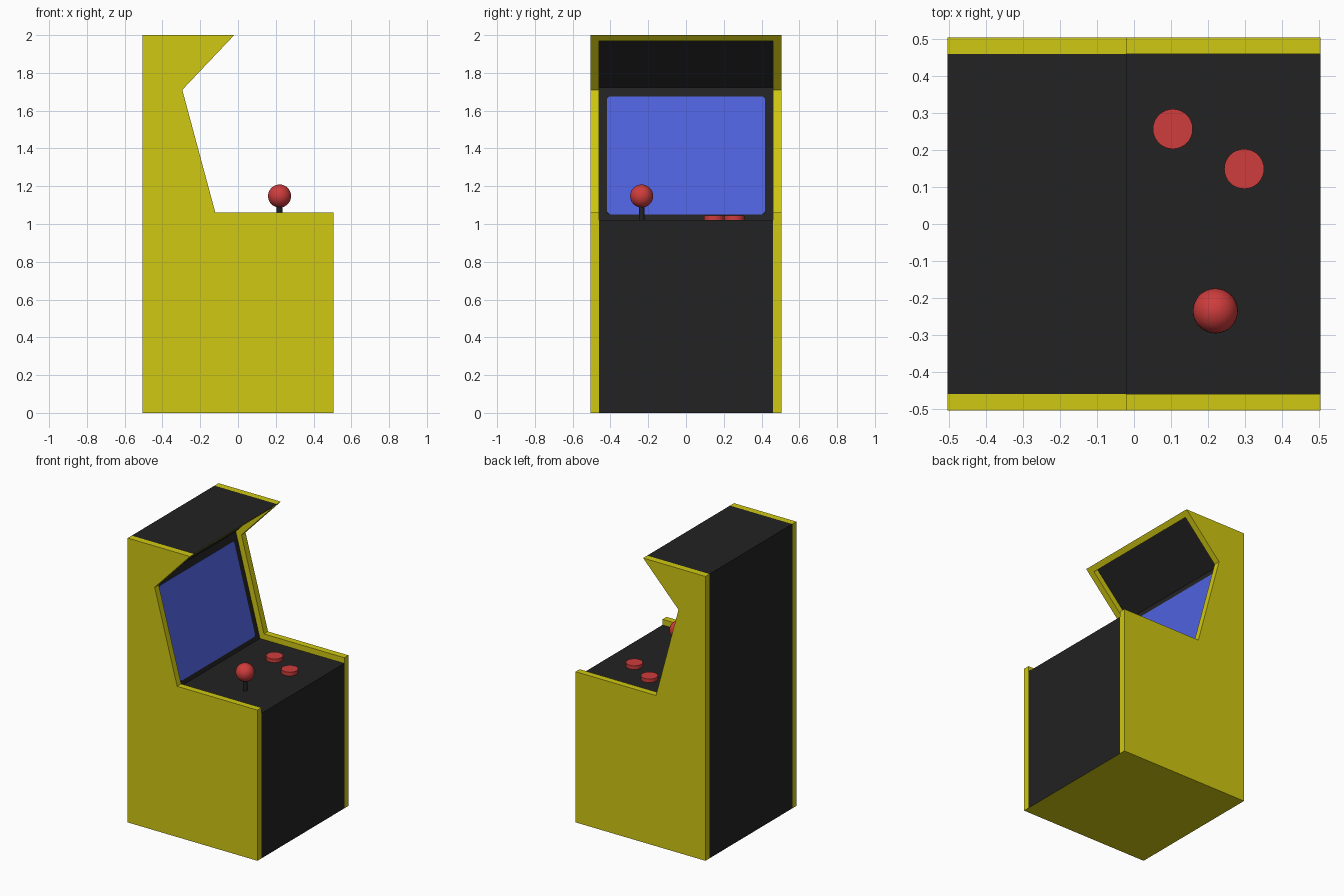
import bpy, bmesh, math
from mathutils import Vector

if "Cube" in bpy.data.objects:
    bpy.data.objects.remove(bpy.data.objects["Cube"])


def material(name, rgb):
    m = bpy.data.materials.new(name)
    m.diffuse_color = (*rgb, 1.0)
    m.use_nodes = True
    m.node_tree.nodes["Principled BSDF"].inputs["Base Color"].default_value = m.diffuse_color
    return m


YELLOW = material("yellow", (0.63, 0.58, 0.006))
BLACK = material("black", (0.016, 0.016, 0.016))
BLUE = material("screen_blue", (0.078, 0.12, 0.72))
RED = material("red", (0.62, 0.045, 0.045))


def prism(name, outline, offset, mats):
    """Extrude a closed 3D outline along offset; returns the object and its bmesh caps removed on demand."""
    bm = bmesh.new()
    base = bm.faces.new([bm.verts.new(p) for p in outline])
    ext = bmesh.ops.extrude_face_region(bm, geom=[base], use_keep_orig=True)
    moved = [g for g in ext["geom"] if isinstance(g, bmesh.types.BMVert)]
    bmesh.ops.translate(bm, verts=moved, vec=offset)
    bmesh.ops.recalc_face_normals(bm, faces=bm.faces[:])
    mesh = bpy.data.meshes.new(name)
    bm.to_mesh(mesh)
    bm.free()
    obj = bpy.data.objects.new(name, mesh)
    bpy.context.collection.objects.link(obj)
    for m in mats:
        mesh.materials.append(m)
    return obj


H, IN, D = 0.505, 0.46, 0.04      # half size, inner half width, recess depth

# Side panels: cabinet silhouette, mirrored across y
side = [(-H, 0), (H, 0), (H, 1.06), (-0.12, 1.06), (-0.295, 1.71), (-0.02, 2), (-H, 2)]
panel = prism("side_panels", [(x, IN, z) for x, z in side], (0, H - IN, 0), [YELLOW])
mirror = panel.modifiers.new("mirror", "MIRROR")
mirror.use_axis = (False, True, False)

# Inner body: same silhouette with the console, screen and canopy underside recessed
inner = [(-H, 0), (H, 0), (H, 1.02), (-0.151, 1.02), (-0.339, 1.722),
         (-0.077, 1.9975), (-0.048, 1.97), (-0.02, 2), (-H, 2)]
body = prism("cabinet_body", [(x, -IN, z) for x, z in inner], (0, 2 * IN, 0), [BLACK, YELLOW])
bm = bmesh.new()
bm.from_mesh(body.data)
caps = [f for f in bm.faces if abs(f.normal.y) > 0.9]      # hidden by the panels
bmesh.ops.delete(bm, geom=caps, context="FACES_ONLY")
for f in bm.faces:
    bottom = f.normal.z < -0.9
    canopy_lip = f.calc_center_median().z > 1.97 and f.normal.z < -0.3
    f.material_index = 1 if bottom or canopy_lip else 0
bm.to_mesh(body.data)
bm.free()

# Screen: thin plate with clipped corners on the sloped face
foot, head = Vector((-0.151, 0, 1.02)), Vector((-0.339, 0, 1.722))
up = (head - foot).normalized()
out = Vector((up.z, 0, -up.x))
lo, hi, w, c = 0.031, 0.678, 0.417, 0.012
rim = [(-w + c, lo), (w - c, lo), (w, lo + c), (w, hi - c),
       (w - c, hi), (-w + c, hi), (-w, hi - c), (-w, lo + c)]
prism("screen", [foot + up * t + Vector((0, y, 0)) for y, t in rim], out * 0.003, [BLUE])


def cylinder(name, x, y, z0, z1, r, mat):
    bpy.ops.mesh.primitive_cylinder_add(vertices=32, radius=r, depth=z1 - z0,
                                        location=(x, y, (z0 + z1) / 2))
    finish(name, mat)


def finish(name, mat):
    obj = bpy.context.object
    obj.name = name
    obj.data.materials.append(mat)
    bpy.ops.object.shade_smooth_by_angle(angle=math.radians(35))


# Buttons
for i, (x, y) in enumerate([(0.105, 0.257), (0.298, 0.149)]):
    cylinder(f"button_{i + 1}", x, y, 1.018, 1.046, 0.054, RED)

# Joystick
cylinder("joystick_shaft", 0.22, -0.235, 1.018, 1.12, 0.015, BLACK)
bpy.ops.mesh.primitive_uv_sphere_add(segments=32, ring_count=16, radius=0.061,
                                     location=(0.22, -0.235, 1.148))
finish("joystick_ball", RED)
